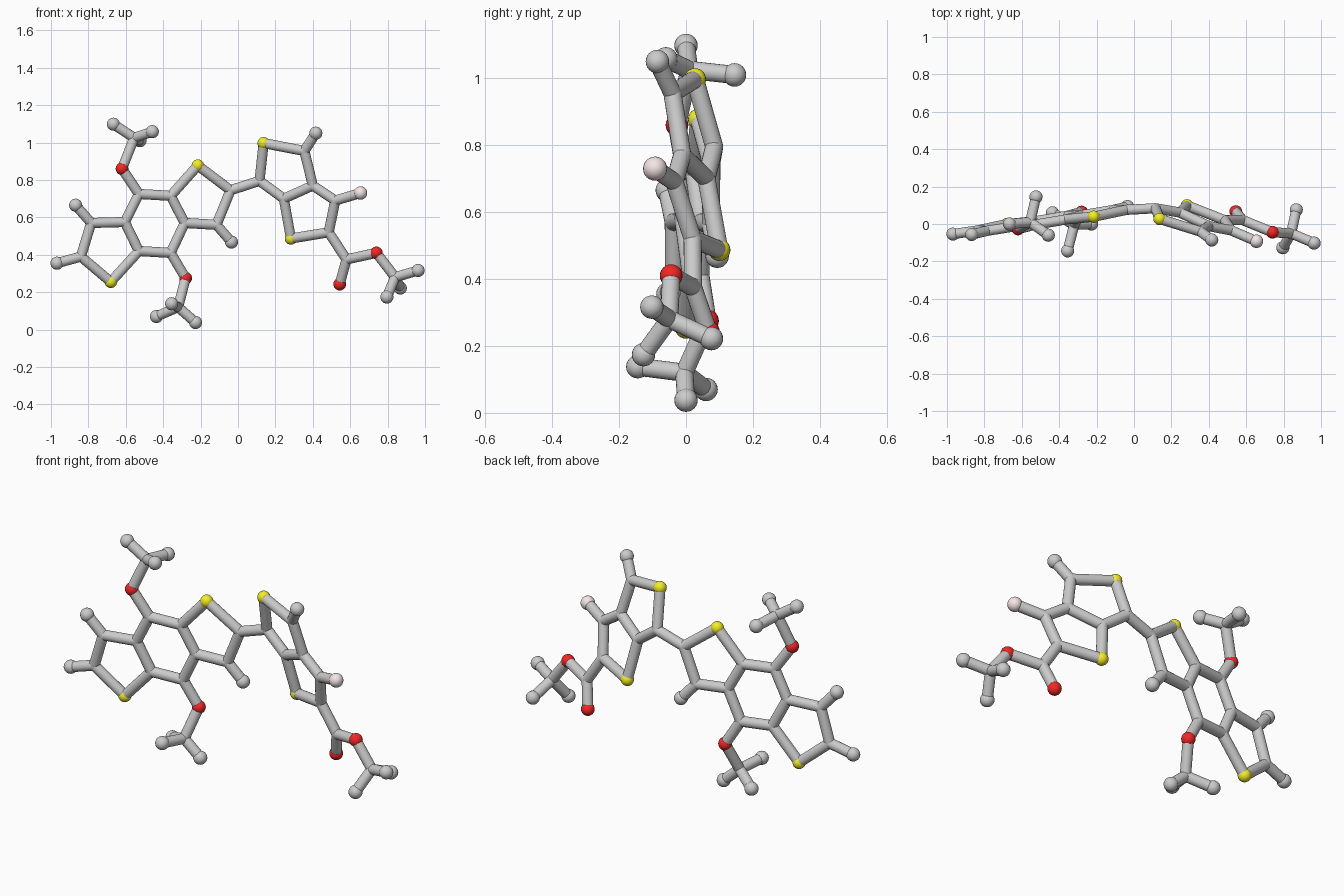
import bpy, bmesh
from mathutils import Vector, Matrix

if "Cube" in bpy.data.objects:
    bpy.data.objects.remove(bpy.data.objects["Cube"])

BOND_R = 0.027


def left_plane(x, z):
    return Vector((x, 0.127 + 0.165 * x - 0.06 * z, z))


def right_plane(x, z):
    return Vector((x, 0.32 - 0.3565 * x - 0.245 * z, z))


def add_ball(bm, p, r):
    bmesh.ops.create_uvsphere(bm, u_segments=20, v_segments=12, radius=r,
                              matrix=Matrix.Translation(p))


def add_rod(bm, a, b):
    d = b - a
    rot = d.to_track_quat('Z', 'Y').to_matrix().to_4x4()
    bmesh.ops.create_cone(bm, cap_ends=True, segments=20, radius1=BOND_R, radius2=BOND_R,
                          depth=d.length, matrix=Matrix.Translation((a + b) / 2) @ rot)


def finish(bm, name, color=None):
    mesh = bpy.data.meshes.new(name)
    bm.to_mesh(mesh)
    bm.free()
    ob = bpy.data.objects.new(name, mesh)
    bpy.context.collection.objects.link(ob)
    if color:
        mat = bpy.data.materials.new(name + "_colour")
        mat.diffuse_color = color
        mat.use_nodes = True
        mat.node_tree.nodes["Principled BSDF"].inputs["Base Color"].default_value = mat.diffuse_color
        mesh.materials.append(mat)
    bpy.ops.object.select_all(action='DESELECT')
    ob.select_set(True)
    bpy.context.view_layer.objects.active = ob
    bpy.ops.object.shade_smooth_by_angle()


# joints lying on the left flat sheet (x, z)
left = {
    "h1": (-0.968, 0.355), "a1": (-0.84, 0.39), "s1": (-0.68, 0.255), "a2": (-0.53, 0.42),
    "a3": (-0.605, 0.575), "a4": (-0.785, 0.57), "h2": (-0.868, 0.665),
    "a5": (-0.53, 0.725), "a6": (-0.36, 0.715), "a7": (-0.285, 0.57), "a8": (-0.36, 0.41),
    "o1": (-0.62, 0.86), "o2": (-0.28, 0.275),
    "s2": (-0.215, 0.877), "a9": (-0.04, 0.745), "a10": (-0.115, 0.56), "h3": (-0.035, 0.468),
}
# joints lying on the right flat sheet (x, z)
right = {
    "b1": (0.115, 0.795), "s3": (0.137, 0.997), "b2": (0.355, 0.955), "h4": (0.416, 1.05),
    "b3": (0.40, 0.77), "b4": (0.245, 0.70), "s4": (0.283, 0.487), "b5": (0.485, 0.52),
    "b6": (0.52, 0.69), "f1": (0.655, 0.73), "b7": (0.58, 0.375), "o3": (0.544, 0.243),
    "o4": (0.74, 0.41),
}
# three-pronged end groups (x, y, z): centre then tips
prongs = {
    "m1": (-0.555, 0.01, 1.025), "h5": (-0.666, 0.0, 1.098), "h6": (-0.458, -0.06, 1.058),
    "h7": (-0.524, 0.145, 1.01),
    "m2": (-0.32, -0.005, 0.12), "h8": (-0.436, 0.06, 0.07), "h9": (-0.227, 0.0, 0.038),
    "h10": (-0.355, -0.144, 0.138),
    "m3": (0.84, -0.05, 0.28), "h11": (0.963, -0.102, 0.316), "h12": (0.796, -0.127, 0.174),
    "h13": (0.868, 0.076, 0.222),
}
P = {k: left_plane(*v) for k, v in left.items()}
P.update({k: right_plane(*v) for k, v in right.items()})
P.update({k: Vector(v) for k, v in prongs.items()})

# rods, given as chains of joints
chains = {
    "left_ring_rods": ["a1 s1 a2 a3 a4 a1", "a3 a5 a6 a7 a8 a2", "a6 s2 a9 a10 a7",
                       "h1 a1", "h2 a4", "h3 a10"],
    "right_ring_rods": ["b1 s3 b2 b3 b4 b1", "b4 s4 b5 b6 b3", "b2 h4", "b6 f1"],
    "bridge_rod": ["a9 b1"],
    "upper_side_arm": ["a5 o1 m1 h5", "m1 h6", "m1 h7"],
    "lower_side_arm": ["a8 o2 m2 h8", "m2 h9", "m2 h10"],
    "right_side_arm": ["b5 b7 o4 m3 h11", "b7 o3", "m3 h12", "m3 h13"],
}
for name, paths in chains.items():
    bm = bmesh.new()
    joints = set()
    for path in paths:
        keys = path.split()
        for a, b in zip(keys, keys[1:]):
            add_rod(bm, P[a], P[b])
        joints.update(k for k in keys if k[0] in "abm")
    # rounded elbows where rods meet
    for k in sorted(joints):
        add_ball(bm, P[k], BOND_R)
    finish(bm, name)

# end balls and coloured balls
balls = {
    "h": ("grey_end_balls", 0.035, None),
    "s": ("yellow_balls", 0.033, (0.9, 0.85, 0.02, 1)),
    "o": ("red_balls", 0.034, (0.9, 0.02, 0.02, 1)),
    "f": ("pink_ball", 0.036, (0.92, 0.79, 0.8, 1)),
}
for letter, (name, r, color) in balls.items():
    bm = bmesh.new()
    for k, p in P.items():
        if k[0] == letter:
            add_ball(bm, p, r)
    finish(bm, name, color)
